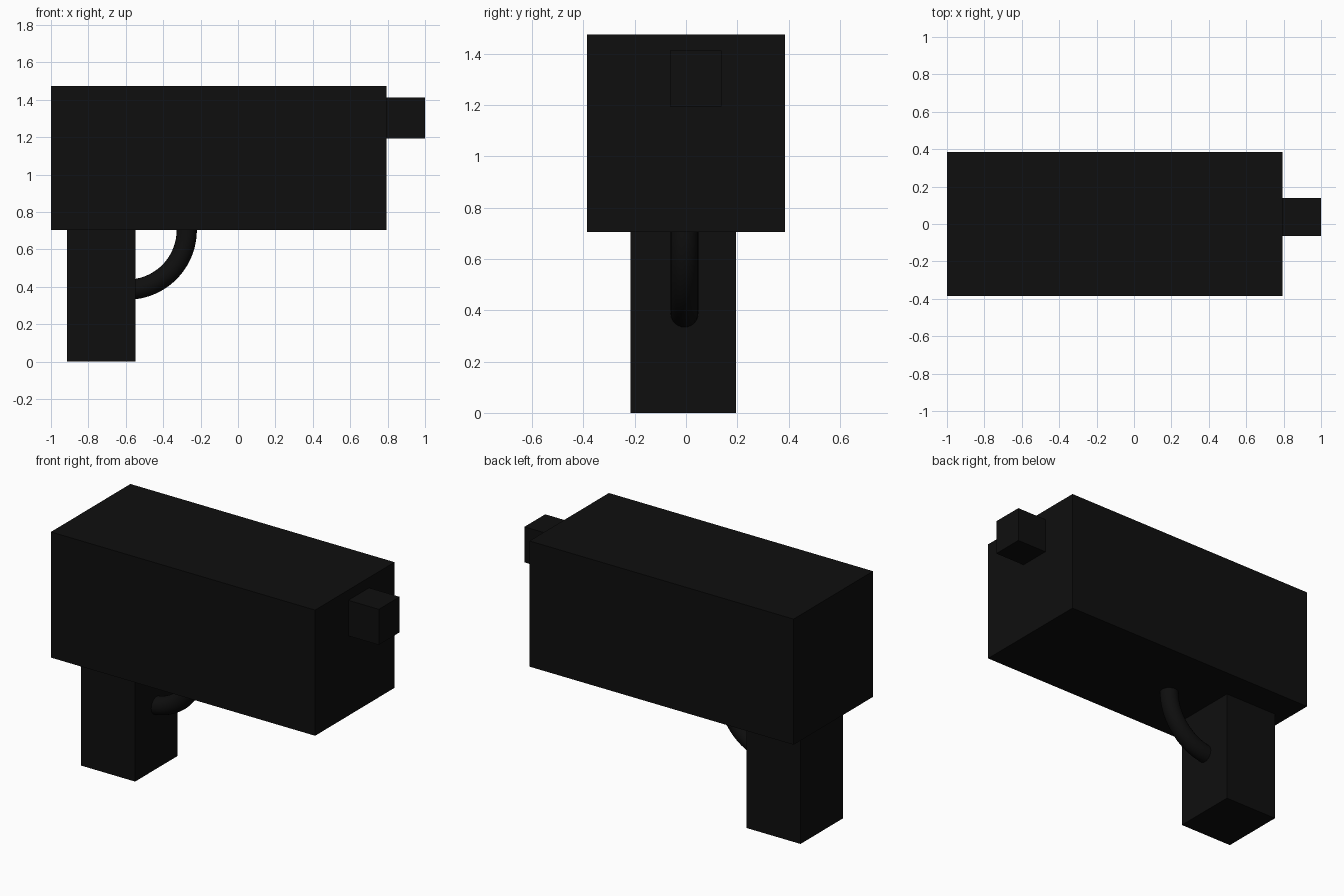
import bpy, math

if "Cube" in bpy.data.objects:
    bpy.data.objects.remove(bpy.data.objects["Cube"])

black = bpy.data.materials.new("black")
black.diffuse_color = (0.0045, 0.0045, 0.0045, 1)
black.use_nodes = True
black.node_tree.nodes["Principled BSDF"].inputs["Base Color"].default_value = black.diffuse_color


def box(name, lo, hi):
    """Axis-aligned block between two corners."""
    mid = [(a + b) / 2 for a, b in zip(lo, hi)]
    bpy.ops.mesh.primitive_cube_add(size=1, location=mid)
    ob = bpy.context.object
    ob.name = name
    ob.scale = [b - a for a, b in zip(lo, hi)]
    bpy.ops.object.transform_apply(location=False, rotation=False, scale=True)
    ob.data.materials.append(black)
    return ob


# Main blocks
box("body", (-1, -0.385, 0.704), (0.793, 0.385, 1.475))
box("barrel", (0.793, -0.063, 1.194), (1, 0.138, 1.412))
box("grip", (-0.914, -0.216, 0), (-0.547, 0.195, 0.704))

# Trigger guard: quarter ring swept from the grip to the body
cx, cy, cz, ring, tube = -0.593, -0.006, 0.704, 0.319, 0.054
steps, sides = 24, 24
verts, faces = [], []
for i in range(steps + 1):
    a = -math.pi / 2 * (1 - i / steps)
    for j in range(sides):
        t = 2 * math.pi * j / sides
        r = ring + tube * math.cos(t)
        verts.append((cx + r * math.cos(a), cy + tube * math.sin(t), cz + r * math.sin(a)))
for i in range(steps):
    for j in range(sides):
        k = (j + 1) % sides
        faces.append((i * sides + j, i * sides + k, (i + 1) * sides + k, (i + 1) * sides + j))
faces.append(tuple(reversed(range(sides))))
faces.append(tuple(range(steps * sides, (steps + 1) * sides)))
mesh = bpy.data.meshes.new("trigger_guard")
mesh.from_pydata(verts, [], faces)
mesh.materials.append(black)
guard = bpy.data.objects.new("trigger_guard", mesh)
bpy.context.collection.objects.link(guard)

# Consistent outward normals and smooth tube
bpy.ops.object.select_all(action='DESELECT')
guard.select_set(True)
bpy.context.view_layer.objects.active = guard
bpy.ops.object.mode_set(mode='EDIT')
bpy.ops.mesh.select_all(action='SELECT')
bpy.ops.mesh.normals_make_consistent(inside=False)
bpy.ops.object.mode_set(mode='OBJECT')
bpy.ops.object.shade_smooth_by_angle()
